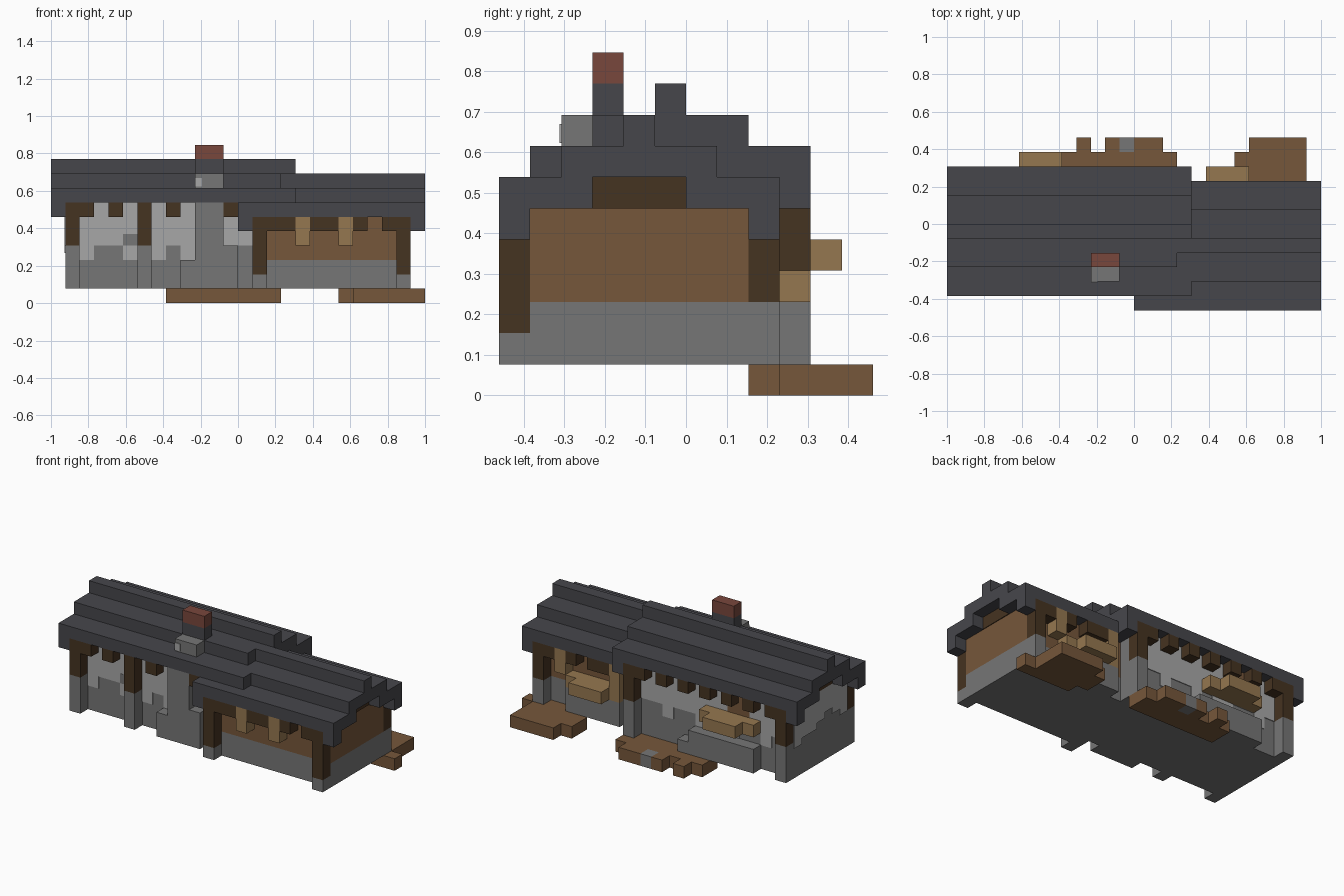
import bpy
import bmesh
from mathutils import Vector

UNIT = 1 / 13          # edge of one building block
PLATE = 0.06           # thickness of painted plates, in blocks

cube = bpy.data.objects.get("Cube")
if cube:
    bpy.data.objects.remove(cube, do_unlink=True)


def material(name, r, g, b):
    mat = bpy.data.materials.new(name)
    mat.use_nodes = True
    mat.diffuse_color = (r, g, b, 1)
    for node in mat.node_tree.nodes:
        if node.type == 'BSDF_PRINCIPLED':
            node.inputs["Base Color"].default_value = (r, g, b, 1)
    return mat


slate = material("slate roof", .062, .062, .071)
stone = material("grey stone", .18, .18, .18)
plaster = material("light plaster", .39, .39, .39)
plank = material("brown plank", .18, .095, .043)
timber = material("dark timber", .06, .033, .015)
tan = material("tan wood", .30, .185, .08)
brick = material("red brick", .19, .063, .045)


def blocks(name, mat, *bounds):
    """One object from boxes given as ((x0, x1), (y0, y1), (z0, z1)) in blocks."""
    bm = bmesh.new()
    for spans in bounds:
        low = Vector([s[0] for s in spans])
        high = Vector([s[1] for s in spans])
        made = bmesh.ops.create_cube(bm, size=1)
        for v in made["verts"]:
            v.co = ((low + high) / 2 + v.co * (high - low)) * UNIT
    mesh = bpy.data.meshes.new(name)
    bm.to_mesh(mesh)
    bm.free()
    mesh.materials.append(mat)
    obj = bpy.data.objects.new(name, mesh)
    bpy.context.collection.objects.link(obj)
    return obj


def cell(a):
    return (a, a + 1)


def post(name, x, y, split, top):
    """Timber post standing on a stone foot."""
    blocks(name + "_foot", stone, (cell(x), cell(y), (1, split)))
    blocks(name + "_post", timber, (cell(x), cell(y), (split, top)))


# Walls of the two wings
blocks("left_wing_wall", stone, ((-12, 3), (-4, 3), (1, 7)), ((0, 1), (-4, 0), (1, 6)))
blocks("right_wing_plinth", stone, ((1, 12), (-5, 2), (1, 3)))
blocks("right_wing_wall", plank, ((1, 12), (-5, 2), (3, 6)))

# Plaster with an uneven lower edge
front = [3, 4, 4, 3, 3, 3, 4, 3, 4, 4, 4, 4]
blocks("front_plaster", plaster,
       *[(cell(i - 11), (-4 - PLATE, -4), (z, 7)) for i, z in enumerate(front)])
blocks("front_bare_stone", stone, ((-8, -7), (-4 - 1.5 * PLATE, -4), (4, 4.8)))
back = [4, 3, 4, 4, 3, 3, 4, 3, 4, 4, 3, 4, 4]
blocks("back_plaster", plaster,
       *[(cell(i - 11), (3, 3 + PLATE), (z, 7)) for i, z in enumerate(back)])
end = [4, 4.5, 5, 4.5, 4, 4, 3.5]
blocks("end_plaster", plaster,
       *[((-12 - PLATE, -12), cell(i - 4), (z, 7)) for i, z in enumerate(end)])

# Left roof: stepped slabs, with hanging gable ends
blocks("left_roof", slate,
       ((-12, 4), (-5, 4), (7, 8)),
       ((-13, -12), (-5, -2), (7, 8)), ((-13, -12), (1, 4), (7, 8)),
       ((-13, 3), (-3, -1), (8, 9)), ((-13, 4), (-1, 2), (8, 9)),
       ((-13, 4), (-1, 0), (9, 10)),
       *[(cell(-13), cell(y), (6, 7)) for y in (-5, 3)],
       (cell(3), cell(3), (6, 7)))
blocks("left_gable_panel", timber, ((-12 - PLATE, -12), (-2, 1), (7, 8)))

# Right roof, one block lower and further forward
blocks("right_roof", slate,
       ((0, 12), (-6, 3), (6, 7)),
       ((12, 13), (-6, -3), (6, 7)), ((12, 13), (0, 3), (6, 7)),
       ((3, 13), (-4, 1), (7, 8)),
       ((3, 13), (-2, -1), (8, 9)),
       *[(cell(12), cell(y), (5, 6)) for y in (-6, 2)],
       (cell(0), cell(-6), (5, 6)))
blocks("right_gable_panel", timber, ((12, 12 + PLATE), (-3, 0), (6, 7)))

# Posts
for x in (-12, -7):
    post("left_front", x, -5, 4, 7)
for x in (-12, 2):
    post("left_back", x, 3, 4, 7)
for x in (1, 11):
    post("right_front", x, -6, 2, 6)
post("right_back", 11, 2, 3, 6)

# Rafter ends under the eaves
blocks("left_front_rafters", timber,
       *[(cell(x), cell(-5), (6, 7)) for x in (-11, -9, -5, -1)])
blocks("left_back_rafters", timber,
       *[(cell(x), cell(3), (6, 7)) for x in range(-11, 2, 2)])
blocks("right_front_rafters", timber,
       *[(cell(x), cell(-6), (5, 6)) for x in (2, 3, 5, 6, 8, 10)])
blocks("right_back_rafters", timber,
       *[(cell(x), cell(2), (5, 6)) for x in (10, 8, 6, 5)])

# Shutters and window boxes
blocks("front_shutters", tan, *[(cell(x), cell(-6), (4, 6)) for x in (4, 7)])
blocks("back_shutters", tan, *[(cell(x), cell(2), (4, 6)) for x in (4, 9)])
blocks("left_window_box", tan, ((-9, -4), (3, 4), (4, 5)), ((-8, -5), (4, 5), (4, 5)))
blocks("right_window_box", tan, ((4, 9), (2, 3), (3, 4)), ((5, 8), (3, 4), (3, 4)))
blocks("back_window", plank, ((-8, -6), (3, 3 + 1.5 * PLATE), (5, 7)))

# Stone ledges behind
blocks("left_ledge", stone, ((-9, -3), (3, 4), (1, 3)), ((-3, -2), (3, 4), (1, 2)))
blocks("right_ledge", stone, ((4, 9), (2, 3), (1, 3)))

# Chimney
blocks("chimney_base", stone, ((-4, -1), (-5, -4), (1, 3)), ((-1, 0), (-5, -4), (1, 4)))
blocks("chimney_breast", stone, ((-3, -1), (-5, -4), (3, 7)))
blocks("chimney_shoulder", stone, ((-3, -1), (-4, -3), (8, 9)))
blocks("chimney_shoulder_patch", plaster, ((-3, -2.5), (-4 - PLATE, -4), (8.1, 8.7)))
blocks("chimney_stack", slate, ((-3, -1), (-3, -2), (9, 10)))
blocks("chimney_top", brick, ((-3, -1), (-3, -2), (10, 11)))

# Ragged wooden decks behind the house
blocks("left_deck", plank, ((-5, 3), (3, 5), (0, 1)), (cell(-4), cell(5), (0, 1)),
       ((-2, -1), (5, 6), (0, 1)), ((0, 2), (5, 6), (0, 1)))
blocks("deck_stone", stone, (cell(-1), cell(5), (0, 1)))
blocks("right_deck", plank, ((8, 12), (2, 6), (0, 1)), (cell(7), (3, 5), (0, 1)),
       (cell(12), cell(2), (0, 1)))
